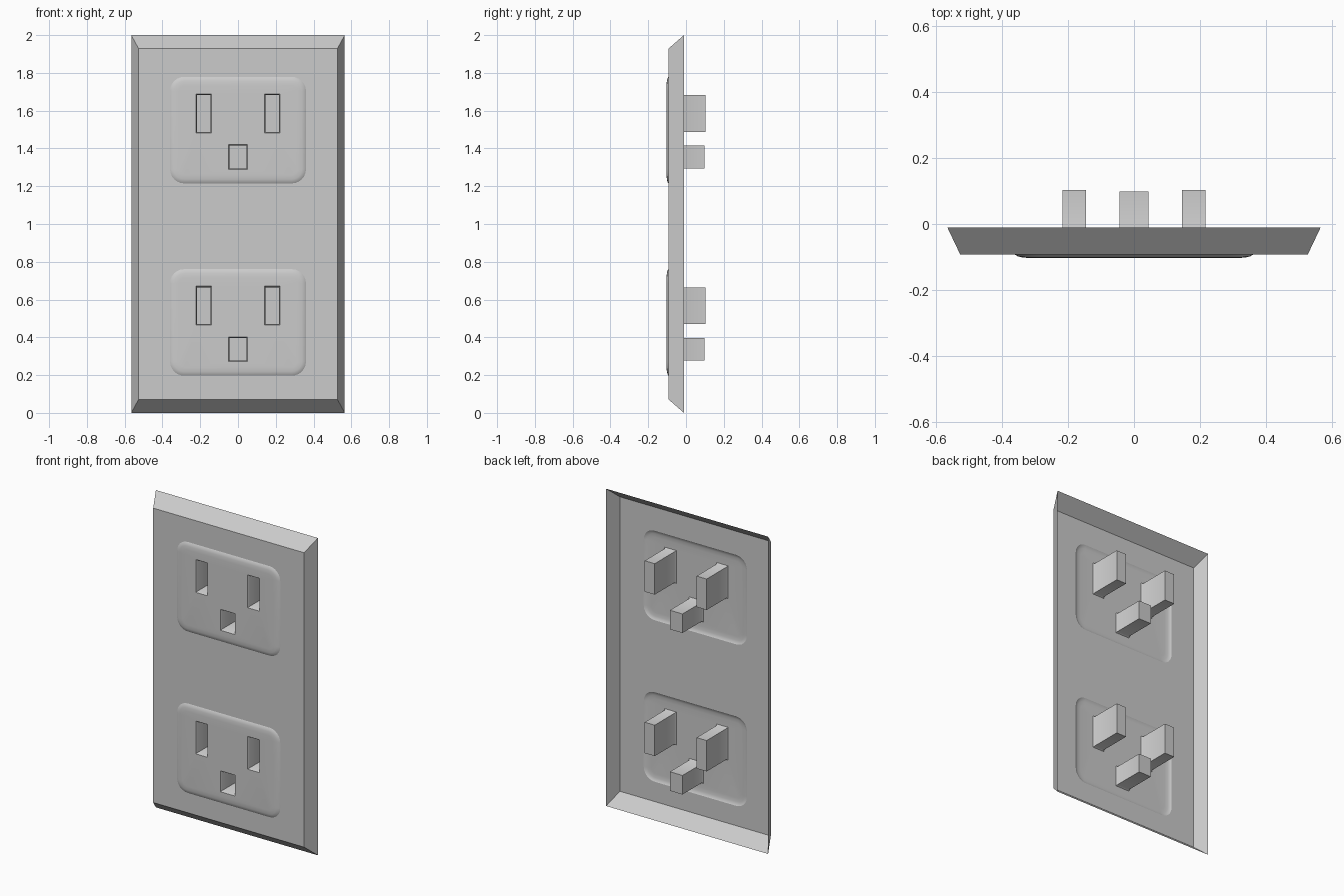
import bpy, bmesh, math

if "Cube" in bpy.data.objects:
    bpy.data.objects.remove(bpy.data.objects["Cube"])

SOCKET_Z = (1.497, 0.479)       # centres of the two outlets
FACE_W, FACE_H = 0.36, 0.282    # half size of each raised face
PLATE_Y = -0.093


def rounded(bm, cz, w, h, r, y, n=6):
    """Loop of verts for a rounded rectangle in the xz plane."""
    loop = []
    for i, (sx, sz) in enumerate(((1, 1), (-1, 1), (-1, -1), (1, -1))):
        for k in range(n + 1):
            a = math.pi / 2 * (i + k / n)
            loop.append(bm.verts.new((sx * (w - r) + r * math.cos(a), y,
                                      cz + sz * (h - r) + r * math.sin(a))))
    return loop


def rect(bm, x0, x1, z0, z1, y):
    return [bm.verts.new((x, y, z)) for x, z in ((x0, z0), (x1, z0), (x1, z1), (x0, z1))]


def bridge(bm, a, b):
    n = len(a)
    return [bm.faces.new((a[i], a[(i + 1) % n], b[(i + 1) % n], b[i])) for i in range(n)]


def fill(bm, loops):
    """Fill the first loop, leaving the other loops as holes."""
    edges = []
    for lp in loops:
        for i, v in enumerate(lp):
            w = lp[(i + 1) % len(lp)]
            edges.append(bm.edges.get((v, w)) or bm.edges.new((v, w)))
    res = bmesh.ops.triangle_fill(bm, edges=edges, use_beauty=True, use_dissolve=False,
                                  normal=(0, -1, 0))
    return [f for f in res["geom"] if isinstance(f, bmesh.types.BMFace)]


def finish(bm, name, front):
    bmesh.ops.recalc_face_normals(bm, faces=bm.faces[:])
    if front[0].normal.y > 0:
        bmesh.ops.reverse_faces(bm, faces=bm.faces[:])
    me = bpy.data.meshes.new(name)
    bm.to_mesh(me)
    bm.free()
    ob = bpy.data.objects.new(name, me)
    bpy.context.collection.objects.link(ob)
    return ob


# Cover plate: open-backed shell with sloped rim and two outlet openings
bm = bmesh.new()
rim = rect(bm, -0.565, 0.565, 0, 2, -0.011)
flat = rect(bm, -0.526, 0.526, 0.072, 1.928, PLATE_Y)
bridge(bm, rim, flat)
holes = [rounded(bm, z, FACE_W, FACE_H, 0.075, PLATE_Y) for z in SOCKET_Z]
front = fill(bm, [flat] + holes)
finish(bm, "cover_plate", front)

# Outlet: softly raised face with three closed pockets (x0, x1, z0, z1, depth)
SLOTS = ((-0.222, -0.140, -0.015, 0.192, 0.103),
         (0.140, 0.222, -0.015, 0.192, 0.103),
         (-0.050, 0.050, -0.208, -0.076, 0.098))
bm = bmesh.new()
prev = None
for inset, y in ((0, PLATE_Y), (0.008, -0.098), (0.022, -0.1015), (0.045, -0.103)):
    loop = rounded(bm, 0, FACE_W - inset, FACE_H - inset, 0.075 - inset, y)
    if prev:
        bridge(bm, prev, loop)
    prev = loop
mouths = []
for x0, x1, z0, z1, depth in SLOTS:
    t = 0.006
    mouth = rect(bm, x0, x1, z0, z1, -0.103)
    neck = rect(bm, x0 + t, x1 - t, z0 + t, z1 - t, -0.094)
    end = rect(bm, x0 + t, x1 - t, z0 + t, z1 - t, depth)
    bridge(bm, mouth, neck)
    bridge(bm, neck, end)
    bm.faces.new(end)
    mouths.append(mouth)
front = fill(bm, [prev] + mouths)
upper = finish(bm, "upper_outlet", front)
upper.location.z = SOCKET_Z[0]
bpy.context.view_layer.objects.active = upper
upper.select_set(True)
bpy.ops.object.shade_smooth_by_angle(angle=math.radians(35))

# Second outlet shares the mesh
lower = upper.copy()
lower.name = "lower_outlet"
lower.location.z = SOCKET_Z[1]
bpy.context.collection.objects.link(lower)
